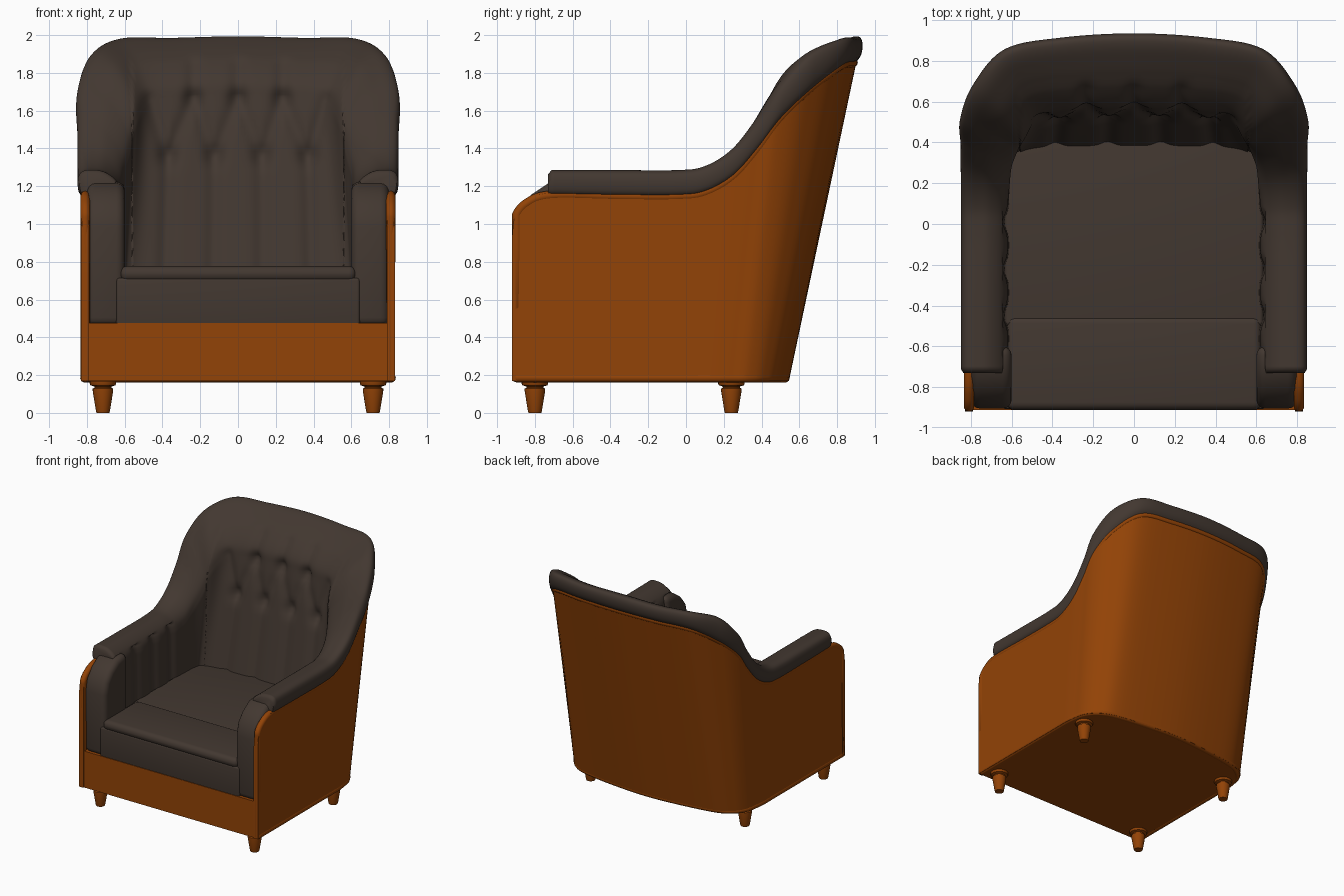
import bpy, bmesh, math
from mathutils import Vector

if "Cube" in bpy.data.objects:
    bpy.data.objects.remove(bpy.data.objects["Cube"])


def material(name, rgb):
    m = bpy.data.materials.new(name)
    m.diffuse_color = (*rgb, 1)
    m.use_nodes = True
    m.node_tree.nodes["Principled BSDF"].inputs["Base Color"].default_value = m.diffuse_color
    return m


WOOD = material("orange_wood", (0.29, 0.056, 0.002))
FABRIC = material("dark_brown_fabric", (0.055, 0.039, 0.030))


def finish(name, bm, mat, bevel=0, angle=40):
    """Turn a bmesh into a smooth shaded object."""
    bmesh.ops.recalc_face_normals(bm, faces=bm.faces)
    me = bpy.data.meshes.new(name)
    bm.to_mesh(me)
    bm.free()
    me.materials.append(mat)
    ob = bpy.data.objects.new(name, me)
    bpy.context.collection.objects.link(ob)
    bpy.ops.object.select_all(action='DESELECT')
    ob.select_set(True)
    bpy.context.view_layer.objects.active = ob
    if bevel:
        mod = ob.modifiers.new("bevel", "BEVEL")
        mod.width, mod.segments, mod.limit_method = bevel, 4, 'ANGLE'
        mod.angle_limit = math.radians(40)
        bpy.ops.object.modifier_apply(modifier="bevel")
    bpy.ops.object.shade_smooth_by_angle(angle=math.radians(angle))
    return ob


def loft(name, sections, mat, ring=False, bevel=0, angle=40):
    """Skin closed sections; ring joins the last one to the first."""
    bm = bmesh.new()
    rows = [[bm.verts.new(p) for p in s] for s in sections]
    n = len(rows[0])
    for a, b in zip(rows, rows[1:] + (rows[:1] if ring else [])):
        for j in range(n):
            k = (j + 1) % n
            bm.faces.new((a[j], a[k], b[k], b[j]))
    if not ring:
        bm.faces.new(rows[0])
        bm.faces.new(rows[-1])
    return finish(name, bm, mat, bevel, angle)


def prism(name, pts, vec, mat, bevel=0):
    pts = [Vector(p) for p in pts]
    return loft(name, [pts, [p + Vector(vec) for p in pts]], mat, bevel=bevel)


def box(name, x, y0, y1, z0, z1, mat, bevel=0):
    pts = [(-x, y0, z0), (x, y0, z0), (x, y1, z0), (-x, y1, z0)]
    return prism(name, pts, (0, 0, z1 - z0), mat, bevel)


def spline(keys, n):
    """Catmull-Rom through tuples of any length."""
    k = [keys[0]] + list(keys) + [keys[-1]]
    out = []
    for i in range(1, len(k) - 2):
        for s in range(n):
            t = s / n
            out.append([0.5 * (2 * b + (c - a) * t + (2 * a - 5 * b + 4 * c - d) * t * t
                               + (3 * b - a - 3 * c + d) * t ** 3)
                        for a, b, c, d in zip(*k[i - 1:i + 3])])
    return out + [list(keys[-1])]


def mirrored(keys, xs):
    flip = [tuple(-v if i in xs else v for i, v in enumerate(k)) for k in keys[:-1]]
    return keys + flip[::-1]


# Shell path, front right to back centre: bottom x, y, then top x, y, z
SHELL = [(.83, -.92, .83, -.92, .95), (.83, -.905, .83, -.905, 1.05), (.83, -.845, .83, -.845, 1.13),
         (.83, -.71, .83, -.71, 1.175), (.83, -.35, .83, -.35, 1.17), (.83, -.05, .83, -.05, 1.17),
         (.83, .05, .83, .10, 1.19), (.83, .15, .83, .25, 1.275), (.82, .24, .83, .38, 1.42),
         (.80, .33, .83, .50, 1.58), (.74, .41, .77, .66, 1.735), (.62, .475, .62, .83, 1.86),
         (.35, .52, .35, .885, 1.875), (0, .545, 0, .905, 1.88)]
# Padding inside that path: upper x, y, z, lower x, y, and fullness of the roll
INNER = [(.62, -.71, 1.17, .61, -.71, .9), (.62, -.35, 1.17, .61, -.35, .92),
         (.62, -.05, 1.17, .61, -.05, .92), (.62, .08, 1.17, .61, .08, .95),
         (.61, .19, 1.2, .61, .18, 1.05), (.60, .28, 1.28, .61, .25, 1.2),
         (.57, .36, 1.4, .61, .295, 1.4), (.54, .42, 1.55, .59, .325, 1.5),
         (.46, .53, 1.66, .49, .335, 1.1), (.28, .56, 1.69, .28, .34, 1), (0, .57, 1.70, 0, .34, 1.03)]
Z0 = 0.16

# Wooden shell and its bead trim
path = spline(mirrored(SHELL, (0, 2)), 8)
shell, top_line, low_line = [], [], []
for i, (bx, by, tx, ty, tz) in enumerate(path):
    a, b = path[max(i - 1, 0)], path[min(i + 1, len(path) - 1)]
    d = Vector((a[1] - b[1], b[0] - a[0], 0)).normalized()
    low, top = Vector((bx, by, Z0 + .01)), Vector((tx, ty, tz - .01))
    shell.append([low, top, top + d * .04, low + d * .04])
    for line, p, dz in ((top_line, top, -.014), (low_line, low, .016)):
        q = p + d * .021 + Vector((0, 0, dz))
        q.y = max(q.y, -.895)
        line.append(q)
loft("shell", shell, WOOD, angle=50)

cu = bpy.data.curves.new("shell_trim", 'CURVE')
cu.dimensions, cu.bevel_depth, cu.bevel_resolution = '3D', .026, 3
sp = cu.splines.new('POLY')
loop = top_line + low_line[::-1]
sp.points.add(len(loop) - 1)
for pt, co in zip(sp.points, loop):
    pt.co = (*co, 1)
sp.use_cyclic_u = True
cu.materials.append(WOOD)
trim = bpy.data.objects.new("shell_trim", cu)
bpy.context.collection.objects.link(trim)

# Underside and front rail
bottom = [(p[0] * .98, p[1] * .98, Z0 + .005) for p in path]
prism("underside", bottom, (0, 0, .04), WOOD)
box("front_rail", .80, -.912, -.85, .17, .475, WOOD)

# Buttons and creases of the tufted back, in x and z
UPPER, LOWER = [-.47, -.235, 0, .235, .47], [-.37, -.125, .125, .37]
BUTTONS = [(x, 1.66) for x in UPPER[1:-1]] + [(x, 1.36) for x in LOWER]
CREASES = [((u, 1.66), (v, 1.36)) for u in UPPER for v in LOWER if abs(u - v) < .2]
CREASES += [((x, 1.66), (x, 1.84)) for x in UPPER[1:-1]] + [((x, 1.36), (x * 1.05, .7)) for x in LOWER]


def seg_dist(x, z, a, b):
    dx, dz = b[0] - a[0], b[1] - a[1]
    t = ((x - a[0]) * dx + (z - a[1]) * dz) / (dx * dx + dz * dz)
    t = min(1, max(0, t))
    return math.hypot(x - a[0] - t * dx, z - a[1] - t * dz)


def tuft(p):
    if p.y > .3 and abs(p.x) < .56:
        near = min(seg_dist(p.x, p.z, *c) for c in CREASES)
        knob = min(math.hypot(p.x - x, p.z - z) for x, z in BUTTONS)
        p.y += .02 * math.exp(-(near / .04) ** 2) + .04 * math.exp(-(knob / .05) ** 2) - .008
    elif p.y < .15 and p.z < 1.22:
        d = abs((p.y + .68 + .115) % .23 - .115)
        p.x += math.copysign(.024 * math.exp(-(d / .045) ** 2), p.x)
    return p


# Upholstery: roll over the shell edge, then the tufted inner wall
ROLL = spline([(.1, -.03), (-.05, -.005), (-.09, .05), (-.04, .10), (.1, .122), (.3, .125),
               (.55, .118), (.8, .085), (.95, .04), (1, -.02)], 4)
keys = [s[2:] + n for s, n in zip(SHELL[3:], INNER)]
sections = []
for tx, ty, tz, ix, iy, iz, jx, jy, full in spline(mirrored(keys, (0, 3, 6)), 16):
    T, I, J = Vector((tx, ty, tz)), Vector((ix, iy, iz)), Vector((jx, jy, .5))
    sec = []
    for k, (t, dz) in enumerate(ROLL):
        p = T.lerp(I, t) + Vector((0, 0, dz * full))
        sec.append(tuft(p) if k > 24 else p)
    end = I + Vector((0, 0, ROLL[-1][1] * full))
    sec += [tuft(end.lerp(J, s / 36)) for s in range(1, 37)]
    sections.append(sec)
# Rounded ends of the roll
for i in (0, -1):
    mid = sum(sections[i], Vector()) / len(sections[i])
    cap = [Vector((mid.x + (p.x - mid.x) * .93, p.y - .02, p.z - max(0, p.z - 1.17) * .2))
           for p in sections[i]]
    sections.insert(0 if i == 0 else len(sections), cap)
loft("tufted_upholstery", sections, FABRIC, angle=60)

# Padded arm fronts
ARM = [(-.6, .46), (-.897, .46), (-.905, .98), (-.88, 1.08), (-.82, 1.155), (-.73, 1.215), (-.6, 1.23)]
for side, x0 in (("right", .60), ("left", -.80)):
    prism("arm_front_" + side, [(x0, y, z) for y, z in ARM], (.20, 0, 0), FABRIC, .045)

# Seat
box("seat_base", .645, -.907, .40, .46, .715, FABRIC, .015)
box("seat_cushion", .635, -.50, .44, .6, .768, FABRIC, .02)
box("seat_front_pad", .625, -.912, -.45, .695, .777, FABRIC, .038)

# Turned legs
LEG = [(.001, 0), (.034, 0), (.037, .01), (.054, .115), (.054, .128), (.044, .134),
       (.046, .14), (.066, .146), (.07, .155), (.07, .18), (.001, .18)]
for sx, side in ((1, "right"), (-1, "left")):
    for y, end in ((-.80, "front"), (.24, "back")):
        ring = []
        for i in range(24):
            a = math.tau * i / 24
            ring.append([(sx * .715 + r * math.cos(a), y + r * math.sin(a), z) for r, z in LEG])
        loft(f"{end}_leg_{side}", ring, WOOD, ring=True, angle=35)
